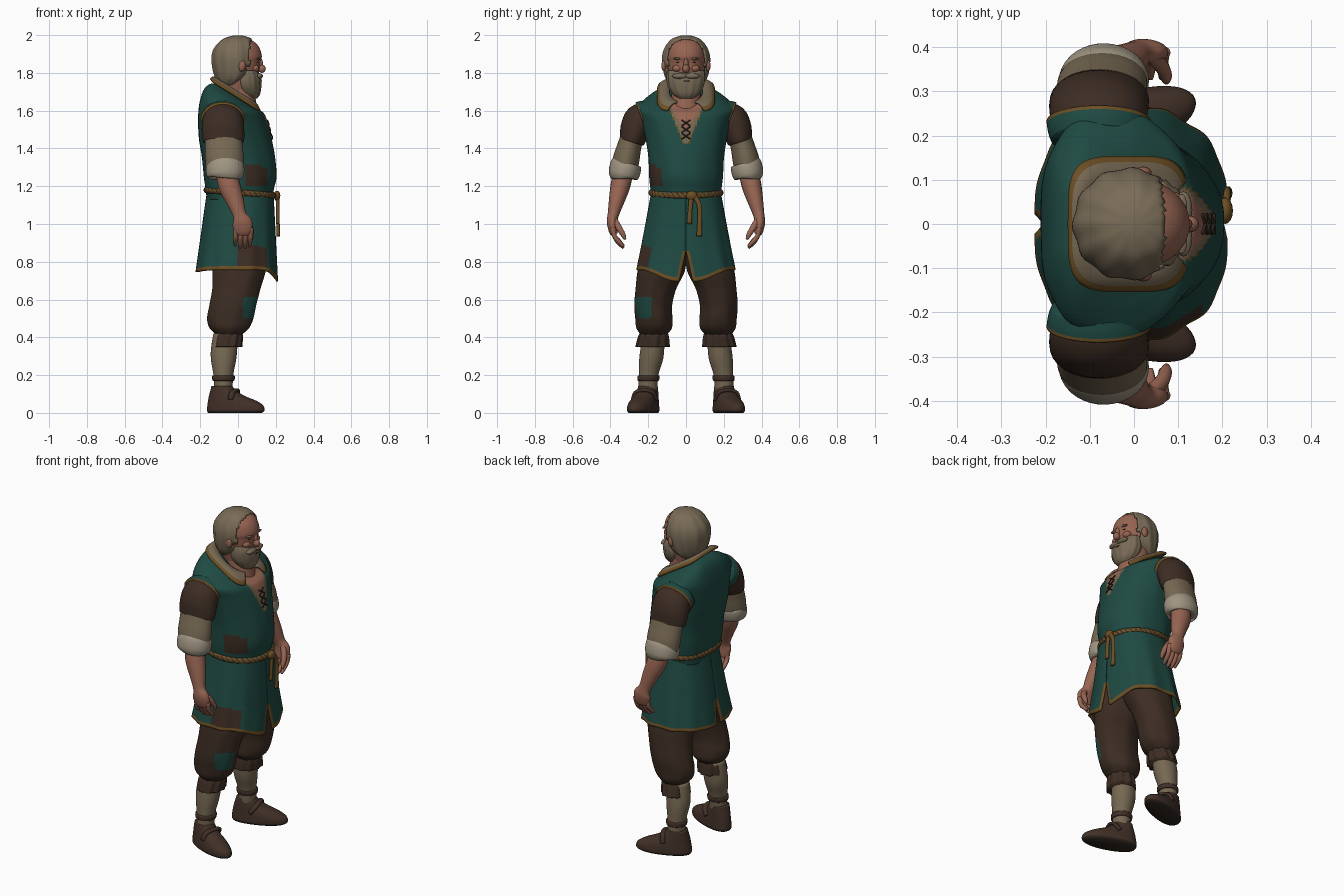
import bpy, bmesh, math
from mathutils import Vector

COLORS = {"teal cloth": (.0135, .068, .055), "dark brown cloth": (.046, .026, .017), "gold trim": (.15, .078, .018),
          "skin": (.31, .13, .085), "grey hair": (.19, .148, .095), "linen": (.18, .137, .085),
          "pale cuff": (.35, .30, .225), "shoe leather": (.052, .029, .02), "dark lace": (.025, .017, .012)}
NAMES = list(COLORS)
TEAL, BROWN, GOLD, SKIN, HAIR, LINEN, CUFF, LEATHER, DARK = range(9)
MATS = []
for n, c in COLORS.items():
    m = bpy.data.materials.new(n)
    m.diffuse_color = (*c, 1)
    MATS.append(m)


def finish(name, bm, mat, rule=None, solid=0):
    """Turn a bmesh into a smooth object; rule(centre) picks a colour, None deletes the face."""
    bmesh.ops.recalc_face_normals(bm, faces=bm.faces)
    dead = []
    for f in bm.faces:
        f.smooth = True
        f.material_index = mat
        if rule:
            r = rule(f.calc_center_median())
            if r is None:
                dead.append(f)
            else:
                f.material_index = r
    bmesh.ops.delete(bm, geom=dead, context='FACES')
    me = bpy.data.meshes.new(name)
    bm.to_mesh(me)
    bm.free()
    for m in MATS:
        me.materials.append(m)
    ob = bpy.data.objects.new(name, me)
    bpy.context.collection.objects.link(ob)
    if solid:
        md = ob.modifiers.new("thickness", 'SOLIDIFY')
        md.thickness = solid
    return ob


def grid(name, rows, mat, rule=None, closed=True, caps=True, solid=0):
    bm = bmesh.new()
    vs = [[bm.verts.new(p) for p in r] for r in rows]
    n = len(rows[0])
    for a, b in zip(vs, vs[1:]):
        for i in range(n if closed else n - 1):
            j = (i + 1) % n
            bm.faces.new((a[i], a[j], b[j], b[i]))
    if caps:
        bm.faces.new(vs[0])
        bm.faces.new(vs[-1])
    return finish(name, bm, mat, rule, solid)


def refine(keys, k):
    """Catmull-Rom interpolation between key tuples."""
    out = []
    for i in range(len(keys) - 1):
        p = [keys[max(i - 1, 0)], keys[i], keys[i + 1], keys[min(i + 2, len(keys) - 1)]]
        for q in range(k):
            t = q / k
            out.append([.5 * (2 * b + (c - a) * t + (2 * a - 5 * b + 4 * c - d) * t * t
                              + (3 * b - a - 3 * c + d) * t ** 3) for a, b, c, d in zip(*p)])
    return out + [list(keys[-1])]


def spow(v, p):
    return math.copysign(abs(v) ** (2 / p), v)


def loft(name, keys, mat, n=48, k=4, back=2, ripple=(0, 0), at=(0, 0), yaw=0, s=1, **kw):
    """Stack of level sections; key = z, back x, front x, half width, centre y, tilt."""
    rows = []
    for z, xb, xf, ry, cy, tilt in refine([tuple(q) + (0,) * (6 - len(q)) for q in keys], k):
        cx, row = xb * .5 + xf * .5, []
        for i in range(n):
            a = 2 * math.pi * i / n
            p = 2 if math.cos(a) > 0 else back
            r = 1 + ripple[1] * math.sin(ripple[0] * a + 9 * z)
            x = cx + (xf - xb) / 2 * spow(math.cos(a), p) * r
            y = cy + ry * spow(math.sin(a), p) * r
            zz = z - tilt * (x - cx)
            x, y = x * math.cos(yaw) - y * math.sin(yaw), x * math.sin(yaw) + y * math.cos(yaw)
            row.append((x + at[0], s * (y + at[1]), zz))
        rows.append(row)
    return grid(name, rows, mat, **kw)


def tube(name, keys, mat, n=20, k=4, s=1, **kw):
    """Tube along a path; key = x, y, z, radius along x, radius across."""
    ks = refine(keys, k)
    rows = []
    for i, q in enumerate(ks):
        t = (Vector(ks[min(i + 1, len(ks) - 1)][:3]) - Vector(ks[max(i - 1, 0)][:3])).normalized()
        u = Vector((1, 0, 0)) if abs(t.x) < .9 else Vector((0, 0, 1))
        u = (u - t * u.dot(t)).normalized()
        v = t.cross(u)
        row = []
        for j in range(n):
            a = 2 * math.pi * j / n
            p = Vector(q[:3]) + u * q[3] * math.cos(a) + v * q[4] * math.sin(a)
            row.append((p.x, s * p.y, p.z))
        rows.append(row)
    return grid(name, rows, mat, **kw)


def blob(name, c, r, mat):
    bm = bmesh.new()
    bmesh.ops.create_uvsphere(bm, u_segments=16, v_segments=10, radius=1)
    for v in bm.verts:
        v.co = Vector([c[i] + v.co[i] * r[i] for i in range(3)])
    return finish(name, bm, mat)


# Upper tunic with V neck and side patch
def tunic_rule(c):
    if c.x > 0 and 1.42 < c.z:
        w = .008 + (c.z - 1.42) * .4
        if abs(c.y) < w:
            return SKIN if abs(c.y) < (c.z - 1.495) * .65 else LINEN
        if abs(c.y) < w + .006:
            return GOLD
    if c.y < -.08 and .04 < c.x < .155 and 1.2 < c.z < 1.31 - .25 * max(0, c.x - .11):
        return BROWN
    return TEAL


loft("tunic_top", [(1.13, -.165, .185, .18), (1.18, -.17, .19, .187), (1.25, -.18, .205, .195), (1.35, -.19, .197, .2),
                   (1.45, -.208, .18, .215, 0, .05), (1.55, -.212, .16, .238, 0, .13), (1.615, -.203, .14, .254, 0, .2),
                   (1.657, -.18, .12, .2, 0, .38), (1.678, -.14, .1, .14, 0, .55), (1.69, -.09, .07, .09, 0, .6)],
     TEAL, n=128, k=6, back=2.8, ripple=(9, .006), rule=tunic_rule)


# Skirt of the tunic: two halves parted by slits at front and back
def skirt_rule(c):
    if c.y < -.12 and .0 < c.x < .155 and .775 < c.z < .885 - .3 * max(0, c.x - .1):
        return BROWN
    return TEAL


for s, side in ((1, "left"), (-1, "right")):
    rows, N, M = [], 64, 44
    for r in range(M + 1):
        t = r / M
        xb, xf, ry = -.165 - .06 * t, .188 + .024 * t, .184 + .08 * t
        row = []
        for i in range(N + 1):
            a = math.pi * i / N
            c = math.cos(a)
            hem = .758 - .062 * max(0, c) ** 6 - .012 * max(0, -c) ** 4
            gap = max(0, t - .66) / .34 * (.036 if c > 0 else .022)
            f = 1 + .022 * t * math.sin(11 * a) * math.sin(a)
            cx = (xb + xf) / 2
            row.append((cx + (xf - xb) / 2 * spow(c, 2.3) * f,
                        s * (gap + (ry - gap) * abs(spow(math.sin(a), 2.3)) * f), 1.17 + (hem - 1.17) * t))
        rows.append(row)
    ob = grid(side + "_skirt", rows, TEAL, rule=skirt_rule, closed=False, caps=False, solid=.01)
    for f in ob.data.polygons:  # gold hem and slit edges
        r, i = divmod(f.index, N)
        if r >= M - 2 or (r > M * .64 and i in (0, N - 1)):
            f.material_index = GOLD

# Twisted rope belt with knot and hanging ends
loft("rope_belt", [(1.147, -.165, .186, .182, 0, .08), (1.155, -.18, .201, .196, 0, .08),
                   (1.175, -.18, .201, .196, 0, .08), (1.184, -.165, .186, .182, 0, .08)], GOLD, n=128, back=2.5,
     rule=lambda c: BROWN if (math.atan2(c.y, c.x) * 14 + c.z * 60) % 2 < .7 else GOLD)
blob("belt_knot", (.206, .03, 1.15), (.018, .03, .026), GOLD)
tube("belt_end_long", [(.208, .04, 1.15, .01, .014), (.211, .07, 1.1, .009, .013), (.212, .072, 1.0, .009, .013),
                       (.213, .07, .935, .01, .016)], GOLD, n=10)
tube("belt_end_short", [(.208, .03, 1.15, .01, .014), (.211, .022, 1.08, .009, .012), (.211, .018, 1.0, .01, .014)], GOLD, n=10)

# Neck and folded collar with gold edge
loft("neck", [(1.53, -.06, .11, .08), (1.62, -.07, .1, .08), (1.74, -.07, .08, .075)], SKIN, n=32)
rows = []
for r in range(11):
    t, row = r / 10, []
    for i in range(65):
        a = .42 + (2 * math.pi - .84) * i / 64
        p = 2 + 2 * t
        x = -.012 + (.092 + .046 * t) * spow(math.cos(a), p)
        y = (.088 + .066 * t) * spow(math.sin(a), p)
        row.append((x, y, 1.7 - .62 * (x + .03) + .012 - .018 * t + .018 * math.sin(math.pi * t)))
    rows.append(row)
collar = grid("collar", rows, LINEN, closed=False, caps=False, solid=.012)
for f in collar.data.polygons:
    if f.index // 64 >= 8:
        f.material_index = GOLD


# Chest laces
def lace_x(z):
    return .184 - .27 * (z - 1.44)


for i in range(3):
    z = 1.45 + .035 * i
    for s in (1, -1):
        tube("chest_lace", [(lace_x(z), -s * .022, z, .004, .004), (lace_x(z + .015) + .003, 0, z + .015, .004, .004),
                            (lace_x(z + .03), s * .022, z + .03, .004, .004)], DARK, n=6)

# Head, hair shell and beard
loft("head", [(1.68, -.08, .08, .07), (1.75, -.1, .1, .085), (1.82, -.112, .114, .098), (1.86, -.116, .118, .102),
              (1.89, -.118, .126, .102), (1.94, -.105, .109, .092), (1.975, -.07, .07, .065), (1.988, -.02, .02, .02)], SKIN)
loft("hair", [(1.735, -.1, .0, .08), (1.77, -.118, .06, .108), (1.82, -.133, .1, .122), (1.88, -.138, .115, .126),
              (1.93, -.125, .108, .113), (1.975, -.085, .08, .08), (1.994, -.04, .04, .04), (1.999, -.01, .01, .01)],
     HAIR, n=64, ripple=(11, .024), solid=.01,
     rule=lambda c: None if c.x > (.062 if c.z > 1.83 else .04) + .02 * max(0, c.z - 1.96) / .04 else HAIR)
loft("beard", [(1.664, .05, .1, .036), (1.685, .015, .115, .066), (1.72, -.01, .122, .09), (1.755, -.02, .124, .1),
               (1.785, -.01, .119, .1), (1.812, .0, .102, .096)], HAIR, ripple=(13, .03))
blob("nose", (.126, 0, 1.822), (.021, .019, .022), SKIN)
blob("nose_bridge", (.116, 0, 1.85), (.016, .013, .03), SKIN)
blob("mouth", (.122, 0, 1.757), (.005, .02, .004), DARK)
for s, side in ((1, "left"), (-1, "right")):
    blob(side + "_moustache", (.112, s * .032, 1.783), (.02, .042, .015), HAIR)
    blob(side + "_eyebrow", (.108, s * .042, 1.876), (.012, .026, .007), HAIR)
    blob(side + "_eye", (.103, s * .038, 1.855), (.007, .012, .004), DARK)
    blob(side + "_cheek", (.088, s * .045, 1.824), (.024, .028, .02), SKIN)
    blob(side + "_ear", (.02, s * .117, 1.838), (.02, .013, .03), SKIN)

    # Teal shoulder edge with gold rim, sleeves and rolled cuff
    tube(side + "_armhole", [(-.08, .19, 1.57, .108, .09), (-.08, .21, 1.562, .115, .095), (-.08, .233, 1.553, .118, .097)],
         TEAL, n=40, k=5, s=s, rule=lambda c: GOLD if .928 * abs(c.y) - .371 * c.z > -.3675 else TEAL)
    tube(side + "_short_sleeve", [(-.08, .2, 1.57, .09, .075), (-.08, .24, 1.55, .108, .088), (-.08, .265, 1.51, .112, .082),
                                  (-.078, .28, 1.46, .112, .072), (-.078, .288, 1.435, .107, .066)], BROWN, n=36, s=s)
    tube(side + "_linen_sleeve", [(-.078, .28, 1.48, .1, .06), (-.075, .3, 1.41, .1, .064), (-.072, .315, 1.35, .102, .07),
                                  (-.07, .324, 1.3, .1, .07)], LINEN, n=36, s=s)
    tube(side + "_cuff", [(-.07, .314, 1.328, .085, .065), (-.07, .317, 1.32, .098, .08), (-.068, .324, 1.285, .102, .084),
                          (-.066, .333, 1.252, .096, .078), (-.066, .334, 1.245, .08, .06)], CUFF, n=36, s=s)

    # Forearm and hand
    tube(side + "_forearm", [(-.065, .328, 1.29, .055, .052), (-.045, .348, 1.2, .058, .052), (-.015, .368, 1.12, .047, .041),
                             (.008, .385, 1.05, .036, .03), (.022, .391, 1.01, .052, .028), (.027, .385, .965, .05, .024),
                             (.028, .378, .945, .04, .018)], SKIN, s=s)
    for i in range(4):
        x, d = -.012 + .026 * i, (.012, 0, 0, .008)[i]
        tube(side + "_finger", [(x + .003, .388, .98, .014, .014), (x, .378, .935, .0135, .013),
                                (x - .002, .355, .898 + d, .012, .012), (x - .003, .33, .873 + d, .007, .007)], SKIN, n=10, s=s)
    tube(side + "_thumb", [(.035, .385, 1.03, .018, .018), (.062, .358, .985, .017, .017), (.072, .334, .945, .014, .014),
                           (.073, .322, .918, .007, .007)], SKIN, n=10, s=s)

    # Baggy breeches with a knee patch and gathered ruffle
    loft(side + "_breeches", [(.97, -.14, .15, .1, .095), (.85, -.14, .155, .118, .115), (.75, -.135, .145, .125, .133),
                              (.66, -.135, .12, .108, .16), (.57, -.15, .098, .1, .174), (.5, -.162, .083, .098, .17),
                              (.45, -.15, .06, .094, .168), (.415, -.115, .022, .07, .17)], BROWN, s=s, n=64, k=6,
         ripple=(7, .014),
         rule=lambda c: TEAL if c.y < -.185 and c.x > .025 and .505 < c.z < .615 else BROWN)
    loft(side + "_knee_ruffle", [(.425, -.115, .02, .07, .17), (.405, -.125, .025, .078, .172), (.37, -.13, .022, .085, .175),
                                 (.35, -.132, .02, .088, .177)], BROWN, s=s, n=64, ripple=(10, .05))

    # Stocking, ankle strap and shoe
    loft(side + "_stocking", [(.42, -.13, .0, .06, .172), (.34, -.143, -.004, .063, .178), (.28, -.143, -.01, .063, .185),
                              (.2, -.13, -.025, .052, .198), (.1, -.125, -.03, .05, .203)], LINEN, s=s, n=32)
    loft(side + "_ankle_strap", [(.17, -.125, -.03, .048, .2), (.172, -.135, -.019, .057, .2),
                                 (.195, -.137, -.017, .058, .198), (.198, -.125, -.03, .048, .198)], LEATHER, s=s, n=32)
    loft(side + "_shoe", [(0, -.08, .218, .06), (.012, -.086, .232, .067), (.04, -.084, .225, .066), (.065, -.08, .185, .062),
                          (.09, -.075, .12, .057), (.12, -.066, .07, .053), (.142, -.06, .05, .05)], LEATHER, s=s,
         at=(-.08, .204), yaw=math.radians(20), back=2.4,
         rule=lambda c: DARK if c.z < .012 else LEATHER)
    tube(side + "_shoe_strap", [(-.03, .155, .07, .015, .01), (-.005, .175, .108, .015, .01), (-.008, .22, .12, .015, .01),
                                (-.03, .268, .108, .015, .01), (-.04, .282, .07, .015, .01)], LEATHER, n=10, s=s)
